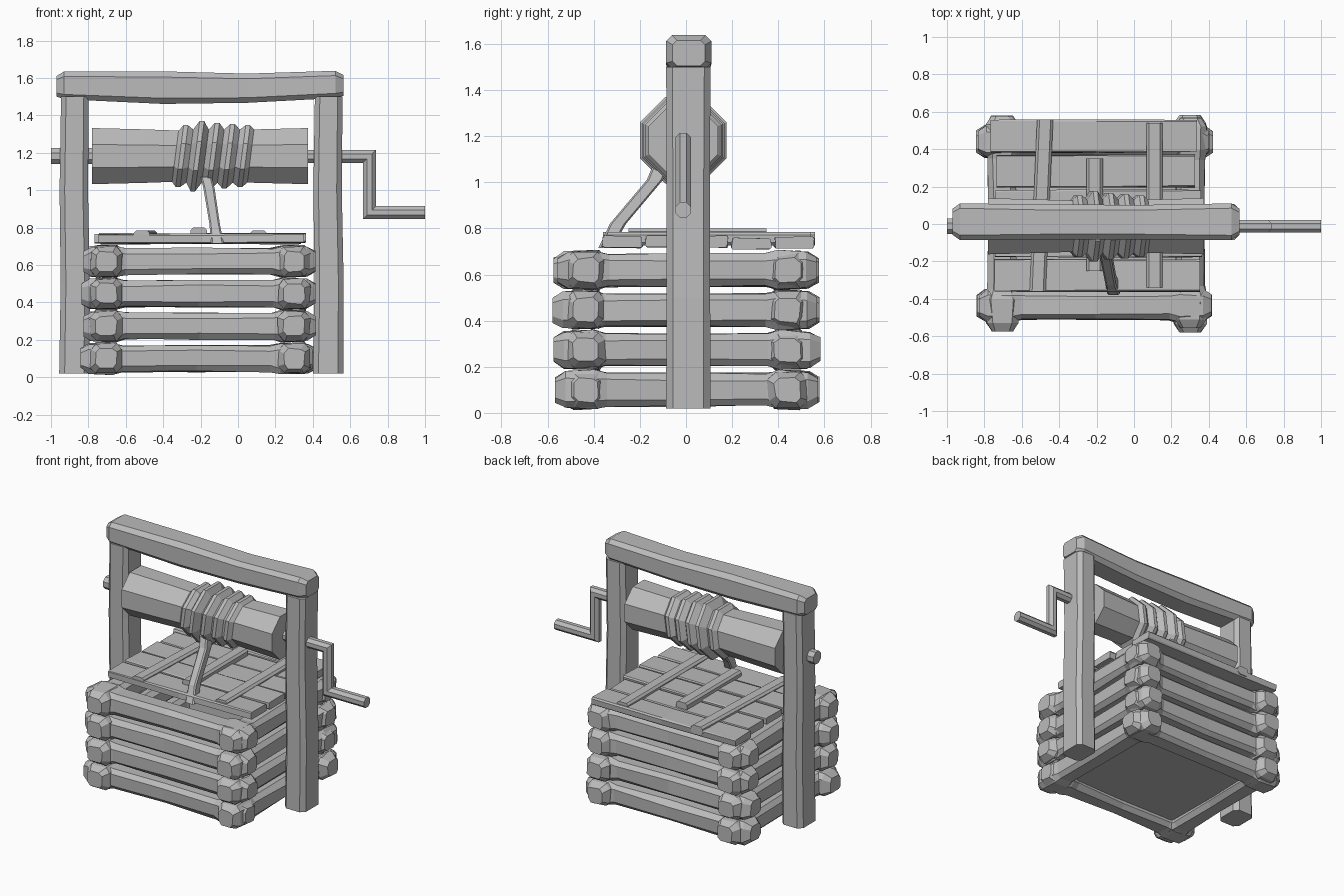
import bpy, bmesh, math, random
from mathutils import Vector

random.seed(4)
if "Cube" in bpy.data.objects:
    bpy.data.objects.remove(bpy.data.objects["Cube"], do_unlink=True)

wood = bpy.data.materials.new("plain grey")
wood.use_nodes = True
GREY = (0.5, 0.5, 0.5, 1)
wood.diffuse_color = GREY
wood.node_tree.nodes["Principled BSDF"].inputs["Base Color"].default_value = GREY


def skin(name, rings):
    """Join rings of points into a closed, flat shaded solid."""
    bm = bmesh.new()
    loops = [[bm.verts.new(p) for p in ring] for ring in rings]
    n = len(loops[0])
    for a, b in zip(loops, loops[1:]):
        for i in range(n):
            j = (i + 1) % n
            bm.faces.new((a[i], a[j], b[j], b[i]))
    bm.faces.new(loops[0])
    bm.faces.new(loops[-1])
    bmesh.ops.recalc_face_normals(bm, faces=bm.faces)
    mesh = bpy.data.meshes.new(name)
    bm.to_mesh(mesh)
    bm.free()
    mesh.materials.append(wood)
    obj = bpy.data.objects.new(name, mesh)
    bpy.context.collection.objects.link(obj)
    return obj


def section(w, h, cut):
    """Rectangle of half size w, h with its corners cut off."""
    c = cut * min(w, h)
    return [(w, c - h), (w, h - c), (w - c, h), (c - w, h),
            (-w, h - c), (-w, c - h), (c - w, -h), (w - c, -h)]


def polygon(r, n=8):
    """Regular polygon with flats on the sides, r measured to the flats."""
    k = r / math.cos(math.pi / n)
    return [(k * math.cos((i + .5) * 2 * math.pi / n),
             k * math.sin((i + .5) * 2 * math.pi / n)) for i in range(n)]


def beam(name, axis, stations, cut=.35, rough=0):
    """Hewn timber: stations are (position, centre a, centre b, half a, half b)."""
    rings = []
    for t, a, b, w, h in stations:
        ring = []
        for p, q in section(w, h, cut):
            u = a + p + random.uniform(-rough, rough)
            v = b + q + random.uniform(-rough, rough)
            ring.append({"x": (t, u, v), "y": (u, t, v), "z": (u, v, t)}[axis])
        rings.append(ring)
    return skin(name, rings)


def sweep(name, path, profile, side):
    """Sweep a profile along a path lying in the plane across side, with mitred corners."""
    pts = [Vector(p) for p in path]
    side = Vector(side)
    rings = []
    for i, p in enumerate(pts):
        before = (p - pts[max(i - 1, 0)]).normalized()
        after = (pts[min(i + 1, len(pts) - 1)] - p).normalized()
        tangent = (before + after).normalized()
        across = side.cross(tangent).normalized()
        stretch = 1 / max(tangent.dot(after if after.length else before), .3)
        rings.append([p + side * a + across * (b * stretch) for a, b in profile])
    return skin(name, rings)


# Log walls: four stacked courses with knobbly ends
def log(name, axis, lo, hi, c, z):
    lo += random.uniform(-.015, .015)
    hi += random.uniform(-.015, .015)
    mid = (lo + hi) / 2
    shape = [(lo, .055, .052), (lo + .045, .085, .078), (lo + .17, .09, .084),
             (lo + .225, .076, .07), (mid, .073, .071), (hi - .225, .076, .07),
             (hi - .17, .09, .084), (hi - .045, .085, .078), (hi, .055, .052)]
    beam(name, axis, [(t, c, z, w, h) for t, w, h in shape], .4, .005)


for k in range(4):
    z = .1 + .173 * k
    log(f"front_log_{k + 1}", "x", -.835, .41, -.435, z)
    log(f"back_log_{k + 1}", "x", -.835, .41, .44, z)
    log(f"right_log_{k + 1}", "y", -.57, .58, -.705, z)
    log(f"left_log_{k + 1}", "y", -.57, .58, .3, z)

# Floor closing the box
beam("floor", "x", [(-.7, 0, .09, .43, .015), (.3, 0, .09, .43, .015)], .05)

# Lid of five planks running across
for k in range(5):
    y = -.275 + .186 * k
    a = random.uniform(-.77, -.73)
    b = random.uniform(.32, .37)
    z = .738 + random.uniform(-.005, .007)
    beam(f"lid_plank_{k + 1}", "x", [(a, y, z, .085, .024), (-.2, y, z, .088, .024),
                                     (b, y, z, .085, .024)], .25, .004)

# Battens holding the lid together
for name, x0, x1, y0, y1, top in [("right_batten", -.515, -.475, -.36, .56, .785),
                                  ("middle_batten", -.21, -.21, -.25, .35, .8),
                                  ("left_batten", .11, .11, -.34, .54, .785)]:
    beam(name, "y", [(y0, x0, top - .03, .043, .03), (y1, x1, top - .03, .043, .03)], .45)

# Frame: two posts and the top beam
for name, x in [("right_post", -.875), ("left_post", .482)]:
    beam(name, "z", [(.02, x, .01, .081, .096), (.5, x + .005, .01, .078, .095),
                     (1.0, x - .003, .01, .076, .094), (1.5, x + .003, .01, .074, .096)], .36)
beam("top_beam", "x", [(-.97, .012, 1.555, .07, .055), (-.93, .012, 1.56, .098, .074),
                       (-.4, .01, 1.548, .094, .087), (.05, .01, 1.545, .092, .078),
                       (.52, .012, 1.565, .098, .073), (.565, .012, 1.56, .07, .055)], .35)

# Winding drum, slightly waisted
AXIS_Y, AXIS_Z = -.012, 1.182


def turned(name, stations, slant=0):
    skin(name, [[(x + slant * q, AXIS_Y + p, AXIS_Z + q) for p, q in polygon(r)]
                for x, r in stations])


turned("drum", [(-.78, .15), (-.5, .143), (-.2, .132), (.1, .143), (.375, .15)])

# Rope wound around the drum as slanted ridges
coils = [(-.345, .125)]
for k, r in enumerate([.165, .188, .178, .172, .165]):
    x = -.3 + .083 * k
    coils += [(x - .012, r), (x + .012, r), (x + .042, .142)]
coils[-1] = (.085, .125)
turned("rope_coil", coils, .13)

# Loose rope end hanging down to the lid
beam("rope_end", "z", [(1.07, -.17, -.11, .03, .035), (1.01, -.155, -.135, .03, .035),
                       (.82, -.125, -.295, .028, .035), (.715, -.11, -.35, .034, .03)], .3)

# Axle with its crank and handle
turned("axle_end", [(-1.0, .042), (-.7, .042)])
sweep("crank", [(.3, AXIS_Y, 1.18), (.703, AXIS_Y, 1.18),
                (.703, AXIS_Y, .88), (1.0, AXIS_Y, .88)], polygon(.034), (0, 1, 0))
